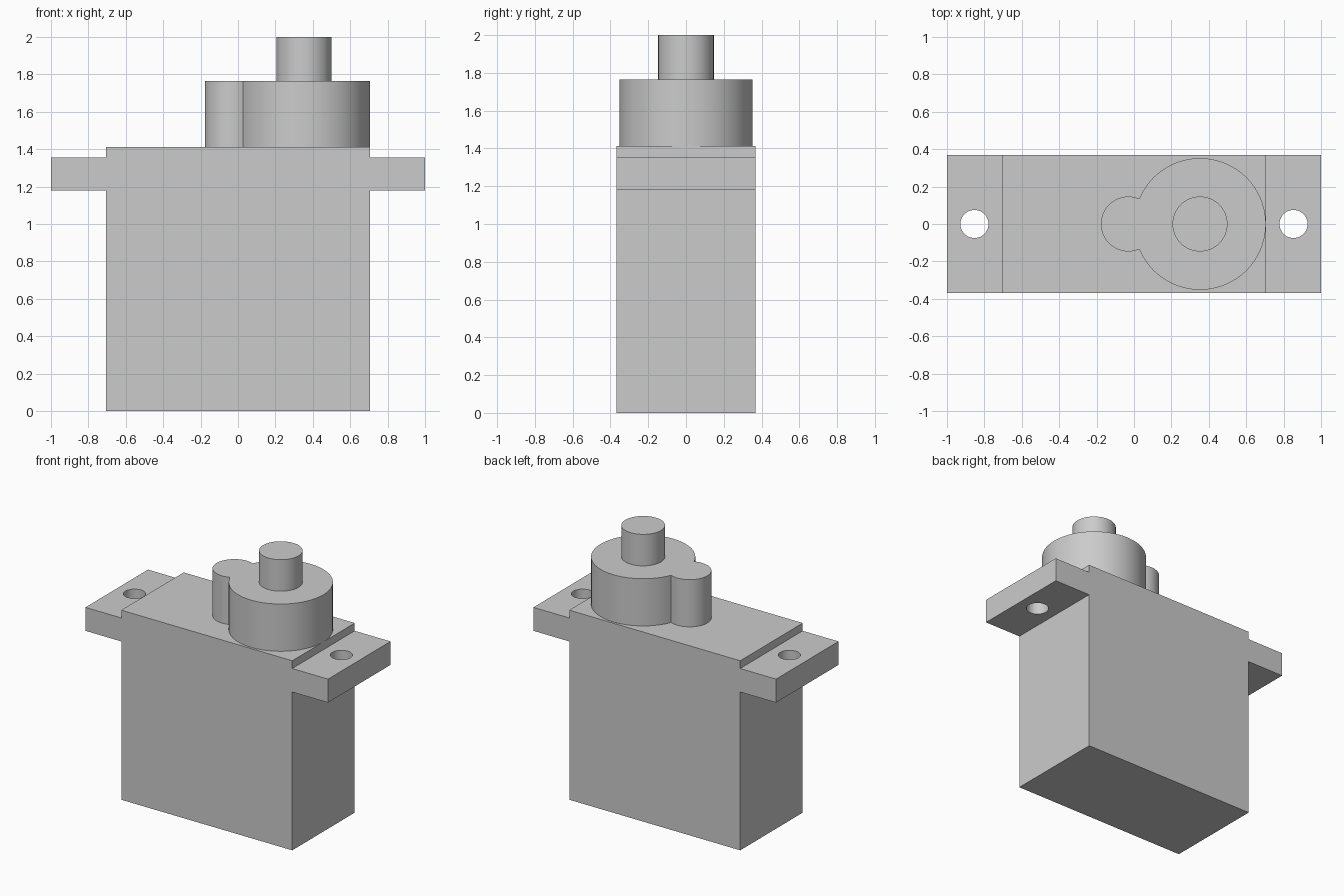
import bpy, bmesh, math

default_cube = bpy.data.objects.get("Cube")
if default_cube:
    bpy.data.objects.remove(default_cube, do_unlink=True)

grey = bpy.data.materials.new("plain_grey")
grey.use_nodes = True
colour = (0.6, 0.6, 0.6, 1)
grey.diffuse_color = colour
grey.node_tree.nodes["Principled BSDF"].inputs["Base Color"].default_value = colour


def extrude(name, outline, start, depth):
    """Closed solid swept from a planar outline of 3D points."""
    bm = bmesh.new()
    face = bm.faces.new([bm.verts.new(p) for p in outline])
    result = bmesh.ops.extrude_face_region(bm, geom=[face])
    verts = [v for v in result["geom"] if isinstance(v, bmesh.types.BMVert)]
    bmesh.ops.translate(bm, verts=verts, vec=depth)
    bmesh.ops.translate(bm, verts=bm.verts, vec=start)
    bmesh.ops.recalc_face_normals(bm, faces=bm.faces)
    mesh = bpy.data.meshes.new(name)
    bm.to_mesh(mesh)
    bm.free()
    mesh.materials.append(grey)
    obj = bpy.data.objects.new(name, mesh)
    bpy.context.collection.objects.link(obj)
    return obj


def arc(x, radius, a0, a1, steps):
    return [(x + radius * math.cos(a0 + (a1 - a0) * i / steps),
             radius * math.sin(a0 + (a1 - a0) * i / steps), 0)
            for i in range(steps + 1)]


def circle(x, radius, steps=64):
    return arc(x, radius, 0, math.tau, steps)[:-1]


def smooth(obj):
    bpy.ops.object.select_all(action="DESELECT")
    obj.select_set(True)
    bpy.context.view_layer.objects.active = obj
    bpy.ops.object.shade_smooth_by_angle(angle=math.radians(30))


half_w, half_d, top = 0.705, 0.368, 1.413
ear_low, ear_high = 1.18, 1.355
gear_x, gear_r, lobe_x, small_r = 0.353, 0.352, -0.03, 0.147
gear_top = 1.765

# Case with mounting ears, from one mirrored silhouette
side = [(half_w, 0), (half_w, ear_low), (1, ear_low),
        (1, ear_high), (half_w, ear_high), (half_w, top)]
silhouette = side + [(-x, z) for x, z in reversed(side)]
case = extrude("case_with_ears", [(x, 0, z) for x, z in silhouette],
               (0, -half_d, 0), (0, 2 * half_d, 0))

# Screw holes through the ears
for label, sign in (("left", 1), ("right", -1)):
    cutter = extrude(label + "_hole_cutter", circle(sign * 0.853, 0.075, 48),
                     (0, 0, ear_low - 0.1), (0, 0, 0.4))
    cutter.hide_render = True
    cutter.hide_set(True)
    cutter.display_type = "WIRE"
    cut = case.modifiers.new(label + "_screw_hole", "BOOLEAN")
    cut.operation = "DIFFERENCE"
    cut.solver = "EXACT"
    cut.object = cutter
smooth(case)

# Gear housing: large round merged with the small lobe
gap = gear_x - lobe_x
reach = (gap ** 2 + gear_r ** 2 - small_r ** 2) / (2 * gap)
big = math.acos(reach / gear_r)
small = math.acos((gap - reach) / small_r)
outline = arc(gear_x, gear_r, big - math.pi, math.pi - big, 72)
outline += arc(lobe_x, small_r, small, math.tau - small, 40)[1:-1]
smooth(extrude("gear_housing", outline, (0, 0, top), (0, 0, gear_top - top)))

# Output shaft
smooth(extrude("output_shaft", circle(gear_x, small_r),
               (0, 0, gear_top), (0, 0, 2 - gear_top)))
